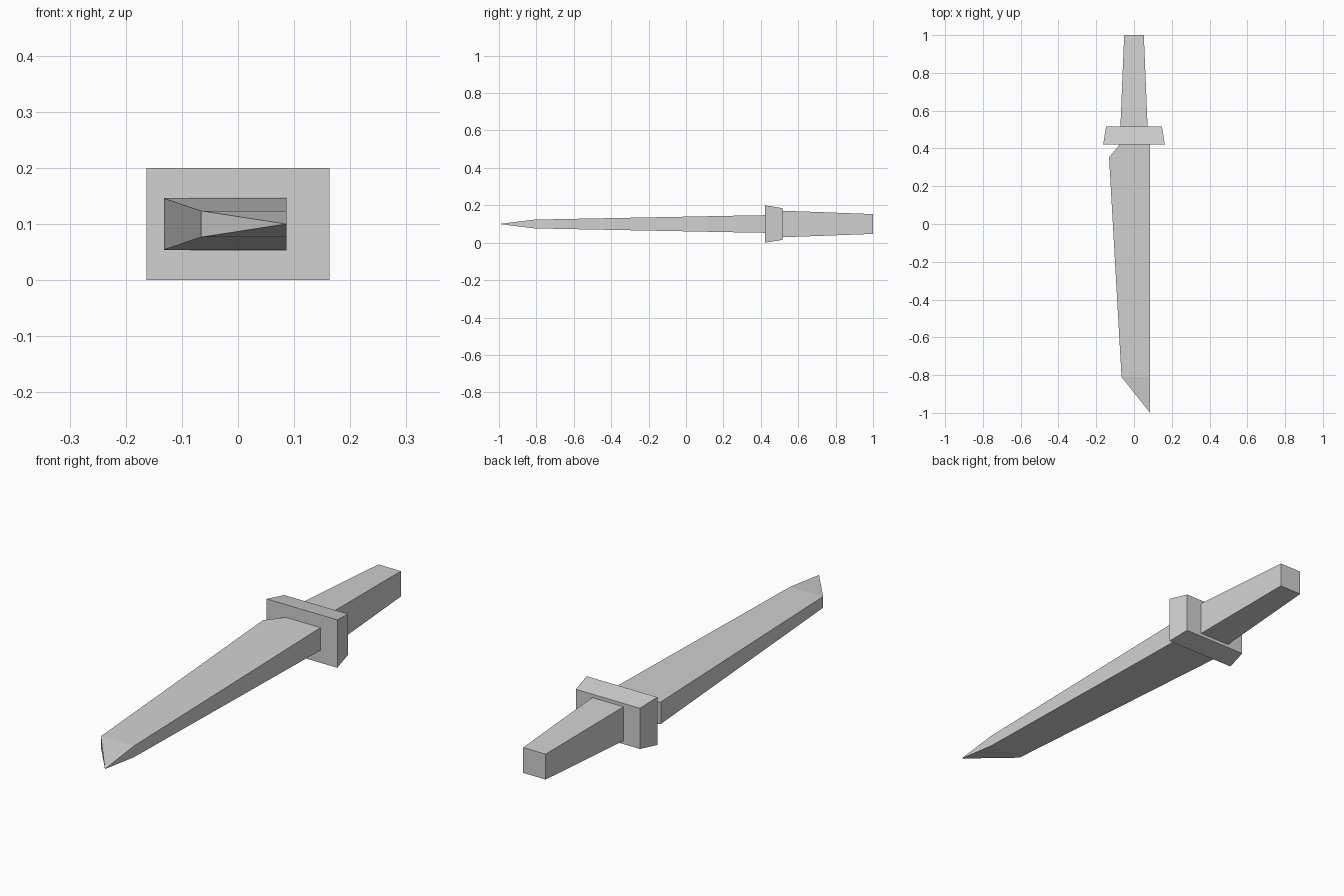
import bpy
import bmesh

cube = bpy.data.objects.get("Cube")
if cube:
    bpy.data.objects.remove(cube, do_unlink=True)

MID_Z = 0.1

grey = bpy.data.materials.new("plain grey")
grey.use_nodes = True
colour = (0.64, 0.64, 0.64, 1)
grey.diffuse_color = colour
grey.node_tree.nodes["Principled BSDF"].inputs["Base Color"].default_value = colour


def loft(name, stations, tip=None):
    """Join rectangles (y, right x, left x, half height) along y, with an optional tip."""
    bm = bmesh.new()
    rings = []
    for y, x0, x1, h in stations:
        corners = [(x0, -h), (x1, -h), (x1, h), (x0, h)]
        rings.append([bm.verts.new((x, y, MID_Z + z)) for x, z in corners])
    for a, b in zip(rings, rings[1:]):
        for i in range(4):
            j = (i + 1) % 4
            bm.faces.new((a[i], a[j], b[j], b[i]))
    bm.faces.new(rings[-1])
    if tip:
        point = bm.verts.new(tip)
        for i in range(4):
            bm.faces.new((rings[0][i], rings[0][(i + 1) % 4], point))
    else:
        bm.faces.new(rings[0])
    bmesh.ops.recalc_face_normals(bm, faces=bm.faces)
    mesh = bpy.data.meshes.new(name)
    bm.to_mesh(mesh)
    bm.free()
    mesh.materials.append(grey)
    obj = bpy.data.objects.new(name, mesh)
    bpy.context.collection.objects.link(obj)
    return obj


# Blade: straight spine on the left, tapering edge on the right, slanted point
SPINE = 0.086
loft("blade", [(-0.81, -0.066, SPINE, 0.0235),
               (0.353, -0.132, SPINE, 0.046),
               (0.425, -0.072, SPINE, 0.047)], tip=(SPINE, -1, MID_Z))

# Guard: block narrowing towards the handle
loft("guard", [(0.422, -0.163, 0.163, 0.1), (0.515, -0.148, 0.148, 0.085)])

# Handle: tapered square bar
loft("handle", [(0.513, -0.072, 0.072, 0.071), (1, -0.052, 0.052, 0.053)])
